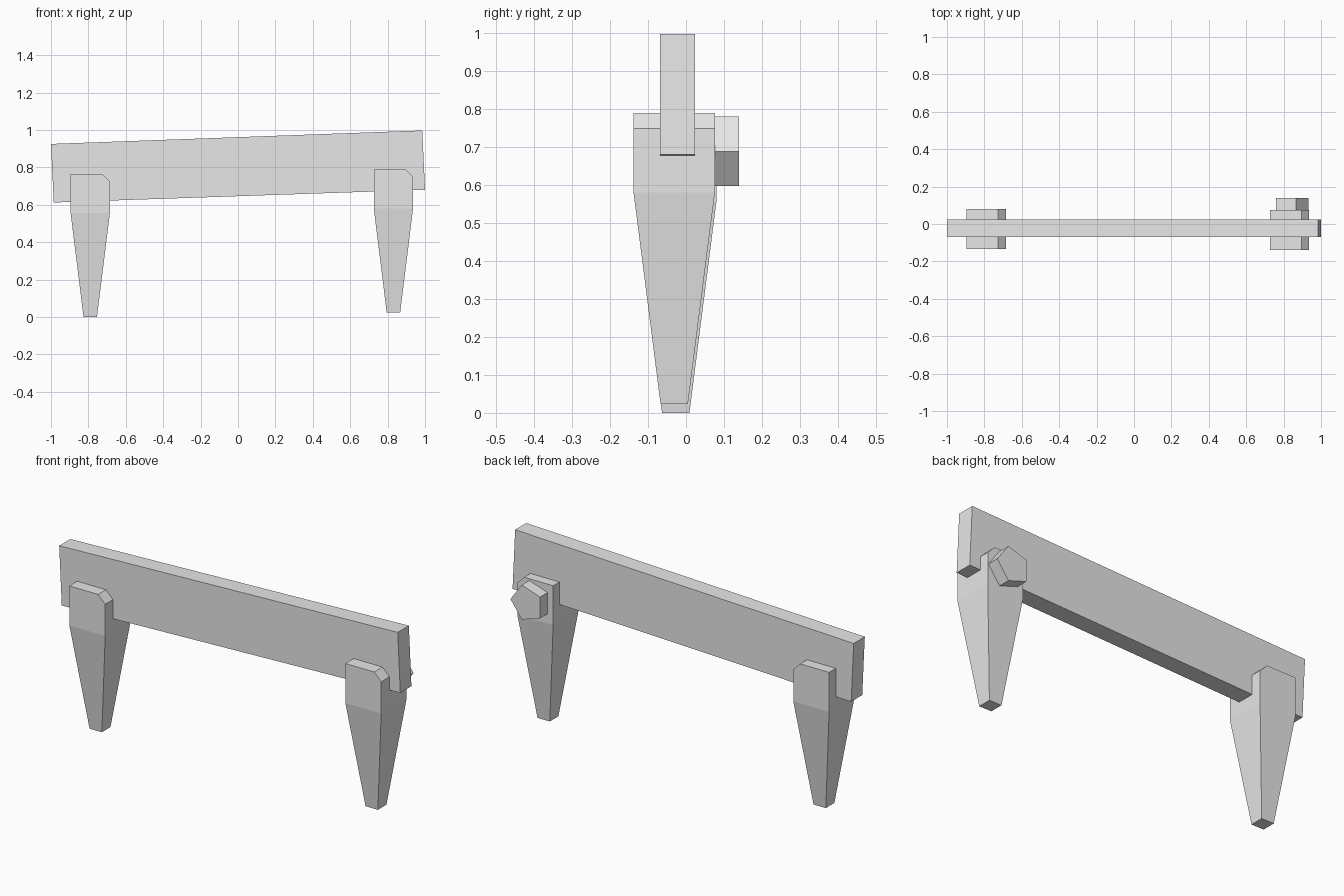
import bpy, bmesh, math

if "Cube" in bpy.data.objects:
    bpy.data.objects.remove(bpy.data.objects["Cube"])

grey = bpy.data.materials.new("plain grey")
grey.diffuse_color = (0.8, 0.8, 0.8, 1)
grey.use_nodes = True
grey.node_tree.nodes["Principled BSDF"].inputs["Base Color"].default_value = grey.diffuse_color


def finish(name, bm):
    bmesh.ops.recalc_face_normals(bm, faces=bm.faces)
    mesh = bpy.data.meshes.new(name)
    bm.to_mesh(mesh)
    bm.free()
    mesh.materials.append(grey)
    obj = bpy.data.objects.new(name, mesh)
    bpy.context.collection.objects.link(obj)
    return obj


def prism(name, profile, y0, y1):
    """Extrude an x-z outline from y0 to y1."""
    bm = bmesh.new()
    face = bm.faces.new([bm.verts.new((x, y0, z)) for x, z in profile])
    ext = bmesh.ops.extrude_face_region(bm, geom=[face])["geom"]
    verts = [v for v in ext if isinstance(v, bmesh.types.BMVert)]
    bmesh.ops.translate(bm, verts=verts, vec=(0, y1 - y0, 0))
    return finish(name, bm)


def leg(name, cx, cy, z0):
    """Straight block with one chamfered top edge over a tapered foot."""
    top, brk, r, foot, cut = 0.765, 0.556, 0.105, 0.036, 0.041
    bm = bmesh.new()
    outline = [(-r, brk), (r, brk), (r, top - cut), (r - cut, top), (-r, top)]
    sides = []
    for y in (-0.107, 0.107):
        ring = [bm.verts.new((cx + x, cy + y, z0 + z)) for x, z in outline]
        low = [bm.verts.new((cx + x, cy + math.copysign(foot, y), z0))
               for x in (-foot, foot)]
        bm.faces.new(ring)                            # upper face
        bm.faces.new([low[0], low[1], ring[1], ring[0]])  # tapered face
        sides.append([low[0], low[1]] + ring[1:] + [ring[0]])
    front, back = sides
    for i in range(len(front)):                       # edges all round
        j = (i + 1) % len(front)
        bm.faces.new([front[i], front[j], back[j], back[i]])
    return finish(name, bm)


# Tilted beam
prism("beam", [(-0.985, 0.612), (1.0, 0.68), (0.985, 0.997), (-1.0, 0.925)],
      -0.069, 0.024)

# Legs
leg("left_leg", -0.790, -0.027, 0.0)
leg("right_leg", 0.831, -0.031, 0.024)

# Five-sided peg on the back of the right leg
prism("peg", [(0.836 + 0.096 * math.cos(i * math.tau / 5),
               0.688 + 0.096 * math.sin(i * math.tau / 5)) for i in range(5)],
      0.06, 0.139)
